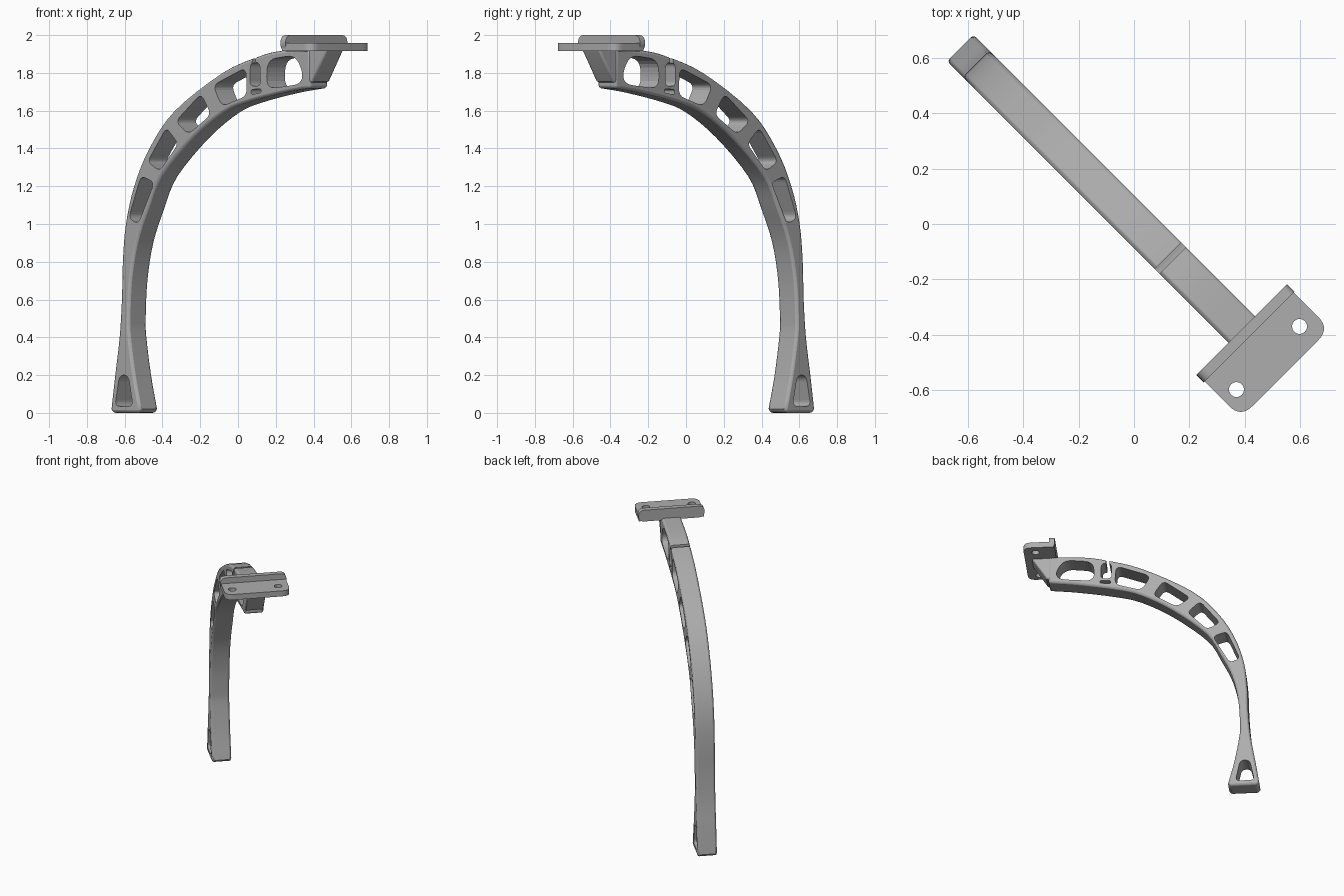
import bpy, bmesh, math
from mathutils import Vector, Matrix

cube = bpy.data.objects.get("Cube")
if cube:
    bpy.data.objects.remove(cube, do_unlink=True)

grey = bpy.data.materials.new("plain grey")
grey.use_nodes = True
colour = (0.42, 0.42, 0.42, 1)
grey.diffuse_color = colour
grey.node_tree.nodes["Principled BSDF"].inputs["Base Color"].default_value = colour

# The arm lies in a vertical plane turned 45 degrees: local x runs along it
TURN = Matrix.Rotation(math.radians(-45), 4, "Z")
NEAR, FAR = -0.062, 0.074   # the two side faces of the arm


def smooth_curve(points, steps=4):
    """Catmull-Rom curve through the points."""
    p = [Vector(q) for q in points]
    p = [2 * p[0] - p[1]] + p + [2 * p[-1] - p[-2]]
    out = []
    for a, b, c, d in zip(p, p[1:], p[2:], p[3:]):
        for i in range(steps):
            t = i / steps
            out.append(b + (c - a) * t / 2 + (2 * a - 5 * b + 4 * c - d) * t * t / 2
                       + (3 * b - a - 3 * c + d) * t ** 3 / 2)
    return out + [p[-2]]


def rounded(points, radius, steps=5):
    """Polygon with rounded corners; radius may be one value or one per corner."""
    p = [Vector(q) for q in points]
    radii = radius if isinstance(radius, list) else [radius] * len(p)
    out = []
    for i, b in enumerate(p):
        a, c, r = p[i - 1], p[(i + 1) % len(p)], radii[i]
        if r == 0:
            out.append(b)
            continue
        s = b + (a - b).normalized() * min(r, (a - b).length * 0.48)
        e = b + (c - b).normalized() * min(r, (c - b).length * 0.48)
        for k in range(steps + 1):
            t = k / steps
            out.append(s * (1 - t) ** 2 + b * 2 * t * (1 - t) + e * t * t)
    return out


def prism(name, points, low, high, axis="y"):
    """Extrude a 2D outline along a local axis."""
    place = {"y": lambda p, h: (p[0], h, p[1]),
             "x": lambda p, h: (h, p[0], p[1]),
             "z": lambda p, h: (p[0], p[1], h)}[axis]
    bm = bmesh.new()
    face = bm.faces.new([bm.verts.new(place(p, low)) for p in points])
    top = bmesh.ops.extrude_face_region(bm, geom=[face])["geom"]
    shift = Vector(place((0, 0), high - low))
    bmesh.ops.translate(bm, verts=[g for g in top if isinstance(g, bmesh.types.BMVert)], vec=shift)
    bmesh.ops.recalc_face_normals(bm, faces=bm.faces)
    mesh = bpy.data.meshes.new(name)
    bm.to_mesh(mesh)
    bm.free()
    mesh.materials.append(grey)
    ob = bpy.data.objects.new(name, mesh)
    ob.matrix_world = TURN
    bpy.context.collection.objects.link(ob)
    return ob


def cut(ob, cutter):
    mod = ob.modifiers.new("cut " + cutter.name, "BOOLEAN")
    mod.operation, mod.solver, mod.object = "DIFFERENCE", "EXACT", cutter
    cutter.hide_render = True
    cutter.hide_set(True)


def chamfer(ob, width, segments=2):
    mod = ob.modifiers.new("edge", "BEVEL")
    mod.width, mod.segments = width, segments
    mod.limit_method, mod.angle_limit = "ANGLE", math.radians(50)


def shade(ob):
    bpy.ops.object.select_all(action="DESELECT")
    ob.select_set(True)
    bpy.context.view_layer.objects.active = ob
    bpy.ops.object.shade_smooth_by_angle(angle=math.radians(35))


# Curved arm
outer = smooth_curve([(-.893, .02), (-.865, .2), (-.832, .4), (-.815, .6), (-.808, .8),
                      (-.785, 1.0), (-.723, 1.2), (-.61, 1.4), (-.42, 1.6), (-.065, 1.8),
                      (.2, 1.885), (.36, 1.915), (.6, 1.93)])
inner = smooth_curve([(-.672, .02), (-.717, .2), (-.752, .4), (-.757, .5), (-.744, .7),
                      (-.70, .9), (-.618, 1.08), (-.52, 1.25), (-.28, 1.455), (-.05, 1.59),
                      (.13, 1.645), (.4, 1.695), (.6, 1.72)])
foot = [Vector((-.685, 0)), Vector((-.88, 0))]
arm = prism("curved_arm", outer + inner[::-1] + foot, NEAR, FAR)
chamfer(arm, 0.014)

# Window openings through the arm
windows = {
    "foot_window": ([(-.86, .035), (-.725, .035), (-.76, .2), (-.825, .2)], .035),
    "lower_window": ([(-.757, 1.03), (-.685, 1.0), (-.565, 1.22), (-.665, 1.255)], .035),
    "second_window": ([(-.615, 1.33), (-.525, 1.28), (-.385, 1.425), (-.475, 1.51)], .035),
    "third_window": ([(-.405, 1.543), (-.31, 1.475), (-.14, 1.58), (-.215, 1.69)], .04),
    "fourth_window": ([(-.125, 1.735), (-.06, 1.622), (.13, 1.68), (.12, 1.828)], .045),
    "end_window": ([(.275, 1.715), (.53, 1.74), (.55, 1.80), (.49, 1.895), (.28, 1.87)], .065),
    "slot_body": ([(.15, 1.73), (.23, 1.73), (.225, 1.855), (.155, 1.855)], .03),
    "slot_mouth": ([(.168, 1.84), (.192, 1.84), (.192, 1.95), (.168, 1.95)], 0),
    "slot_relief": ([(.16, 1.685), (.235, 1.695), (.235, 1.716), (.16, 1.712)], .012),
}
for name, (points, radius) in windows.items():
    cut(arm, prism(name, rounded(points, radius), NEAR - .1, FAR + .1))
shade(arm)

# Gusset carrying the plate
gusset = prism("plate_gusset", [(.56, 1.93), (.722, 1.93), (.715, 1.912), (.615, 1.755), (.56, 1.735)],
               NEAR + .003, FAR - .003)
chamfer(gusset, 0.01)
shade(gusset)

# Mounting plate with two screw holes
plate = prism("mounting_plate", rounded([(.55, -.222), (.767, -.222), (.767, .233), (.55, .233)],
                                        [0, .06, .06, 0], 8), 1.915, 1.957, "z")
for side, v in (("near", -.161), ("far", .161)):
    ring = [(.684 + .027 * math.cos(a), v + .027 * math.sin(a))
            for a in (i * math.tau / 24 for i in range(24))]
    cut(plate, prism(side + "_screw_hole", ring, 1.8, 2.1, "z"))
shade(plate)

# Raised lip along the inner edge of the plate
lip = prism("plate_lip", rounded([(-.226, 1.914), (.237, 1.914), (.237, 2.0), (-.226, 2.0)], .043, 6),
            .544, .582, "x")
shade(lip)
